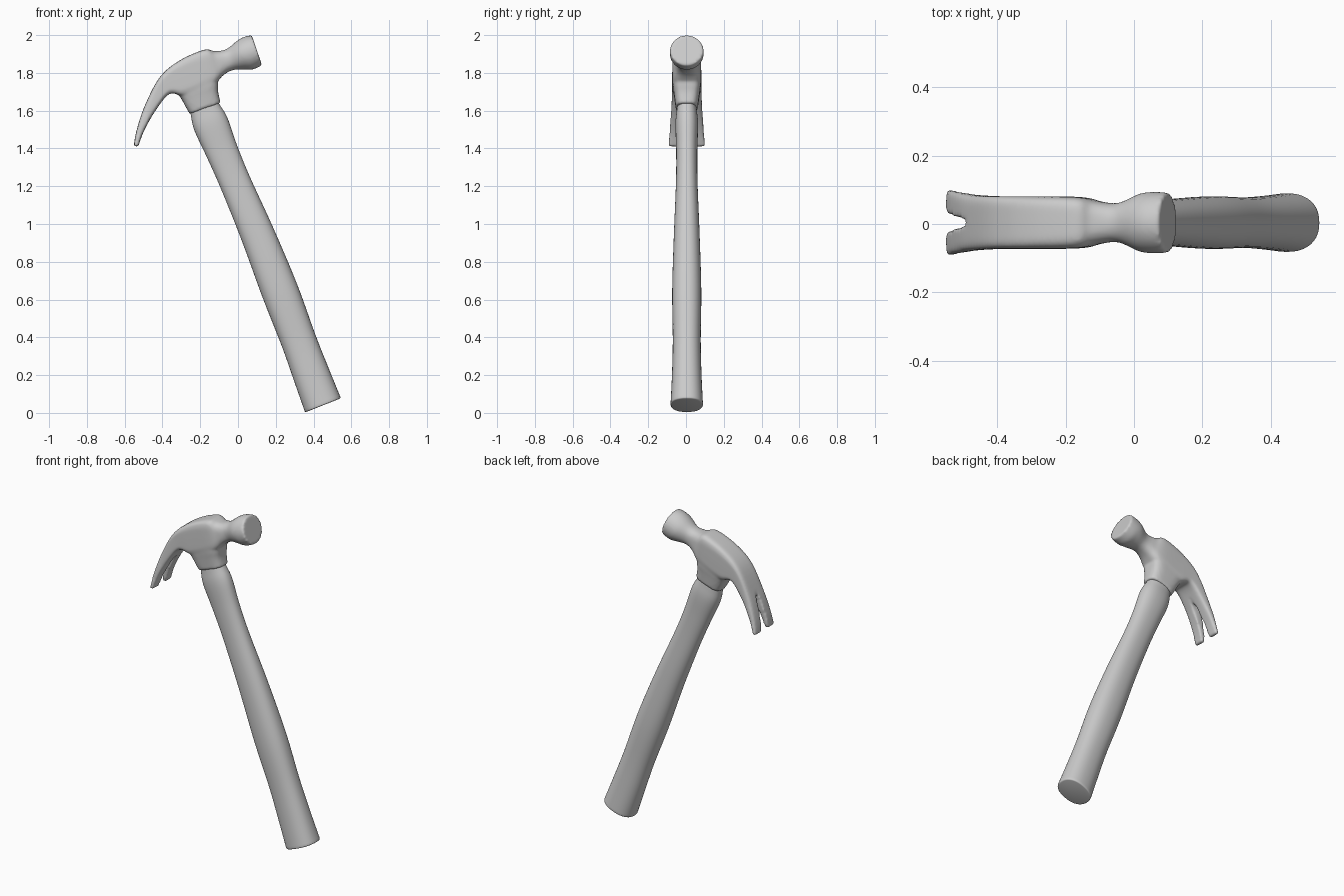
import bpy, bmesh, math
from mathutils import Vector

default = bpy.data.objects.get("Cube")
if default:
    bpy.data.objects.remove(default, do_unlink=True)

# One plain grey for the whole tool
grey = bpy.data.materials.new("plain_grey")
grey.use_nodes = True
grey.diffuse_color = (0.6, 0.6, 0.6, 1)
grey.node_tree.nodes["Principled BSDF"].inputs["Base Color"].default_value = (0.6, 0.6, 0.6, 1)

SIDES = 40
Y_OFFSET = 0.004


def make_object(name, bm):
    bmesh.ops.recalc_face_normals(bm, faces=bm.faces)
    mesh = bpy.data.meshes.new(name)
    bm.to_mesh(mesh)
    bm.free()
    mesh.materials.append(grey)
    obj = bpy.data.objects.new(name, mesh)
    bpy.context.collection.objects.link(obj)
    return obj


def select_only(*objects):
    bpy.ops.object.select_all(action='DESELECT')
    for obj in objects:
        obj.select_set(True)
    bpy.context.view_layer.objects.active = objects[0]


def apply_modifier(obj, kind, **settings):
    mod = obj.modifiers.new(kind.title(), kind)
    for key, value in settings.items():
        setattr(mod, key, value)
    select_only(obj)
    bpy.ops.object.modifier_apply(modifier=mod.name)


def smooth_sections(sections, steps):
    """Pass a smooth curve through every value of the sections."""
    rows = [Vector(s) for s in sections]
    padded = [rows[0]] + rows + [rows[-1]]
    result = []
    for a, b, c, d in zip(padded, padded[1:], padded[2:], padded[3:]):
        for i in range(steps):
            t = i / steps
            result.append(b + (c - a) * (t / 2) + (a * 2 - b * 5 + c * 4 - d) * (t * t / 2)
                          + (b * 3 - a - c * 3 + d) * (t ** 3 / 2))
    return result + [rows[-1]]


def loft(name, sections, steps=6):
    """Sections: edge x, z, opposite edge x, z, half depth, squareness."""
    bm = bmesh.new()
    rings = []
    for x1, z1, x2, z2, depth, power in smooth_sections(sections, steps):
        ring = []
        for k in range(SIDES):
            a = 2 * math.pi * k / SIDES
            u, v = (math.copysign(abs(f) ** (2 / power), f) for f in (math.cos(a), math.sin(a)))
            ring.append(bm.verts.new(((x1 + x2) / 2 + u * (x2 - x1) / 2, v * depth + Y_OFFSET,
                                      (z1 + z2) / 2 + u * (z2 - z1) / 2)))
        rings.append(ring)
    for lower, upper in zip(rings, rings[1:]):
        for k in range(SIDES):
            n = (k + 1) % SIDES
            bm.faces.new((lower[k], lower[n], upper[n], upper[k]))
    bm.faces.new(rings[0])
    bm.faces.new(rings[-1])
    return make_object(name, bm)


# Handle: distance along the leaning axis, back edge, front edge, half depth
axis, across = Vector((-0.367, 0.93)), Vector((0.93, 0.367))
foot = Vector((0.45, 0.04))
grip = [(0, -.102, .102, .086), (.18, -.095, .1, .078), (.37, -.088, .1, .074),
        (.65, -.088, .108, .077), (.97, -.08, .1, .068), (1.27, -.082, .084, .057),
        (1.45, -.09, .082, .056), (1.6, -.099, .088, .06), (1.68, -.088, .076, .053),
        (1.75, -.07, .06, .045)]
handle = loft("handle", [(*(foot + axis * t + across * back), *(foot + axis * t + across * front),
                          depth, 2.3) for t, back, front, depth in grip])
apply_modifier(handle, 'BEVEL', width=0.014, segments=3, limit_method='ANGLE',
               angle_limit=math.radians(60))
select_only(handle)
bpy.ops.object.shade_smooth_by_angle(angle=math.radians(50))

# Head: from claw tips over the cheek and neck to the striking face
head = loft("head", [
    (-.553, 1.41, -.528, 1.41, .097, 5), (-.536, 1.5, -.494, 1.5, .09, 5),
    (-.492, 1.63, -.43, 1.61, .081, 5), (-.412, 1.78, -.36, 1.69, .077, 6),
    (-.307, 1.867, -.28, 1.68, .077, 6), (-.178, 1.923, -.14, 1.73, .075, 5),
    (-.125, 1.915, -.075, 1.79, .062, 3), (-.063, 1.925, -.025, 1.815, .058, 2.3),
    (-.005, 1.97, .035, 1.818, .084, 2), (.03, 1.99, .078, 1.818, .09, 2),
    (.073, 2.0, .127, 1.84, .088, 2)])

# Nail slot between the two claw prongs
bm = bmesh.new()
wedge = [bm.verts.new((x, y + Y_OFFSET, z)) for x in (-.7, -.3)
         for y, z in ((-.034, 1.37), (.034, 1.37), (.007, 1.64), (-.007, 1.64))]
bm.faces.new(wedge[:4])
bm.faces.new(wedge[4:])
for k in range(4):
    n = (k + 1) % 4
    bm.faces.new((wedge[k], wedge[n], wedge[n + 4], wedge[k + 4]))
slot = make_object("slot_cutter", bm)
slot.hide_render = True
apply_modifier(head, 'BOOLEAN', object=slot, operation='DIFFERENCE', solver='EXACT')
bpy.data.objects.remove(slot, do_unlink=True)

# Socket that wraps the top of the handle, blended into the head
socket = loft("socket", [
    (-.256, 1.583, -.092, 1.642, .058, 3), (-.29, 1.645, -.105, 1.7, .066, 3.5),
    (-.318, 1.71, -.108, 1.76, .074, 4), (-.28, 1.8, -.13, 1.85, .074, 4)])
select_only(head, socket)
bpy.ops.object.join()
apply_modifier(head, 'REMESH', mode='VOXEL', voxel_size=0.008, use_smooth_shade=True)
apply_modifier(head, 'SMOOTH', factor=0.5, iterations=5)
select_only(head)
bpy.ops.object.shade_smooth()
